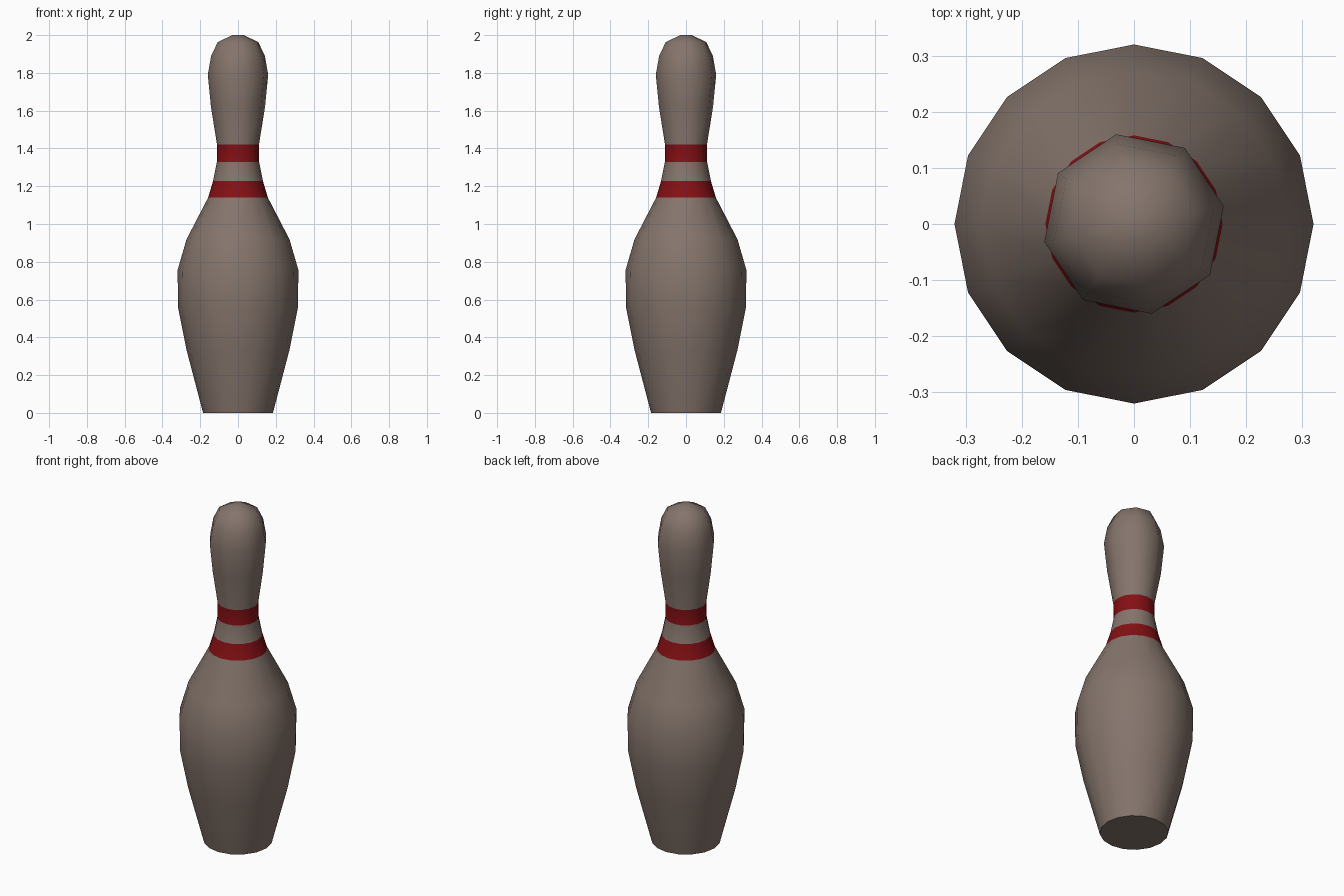
import bpy, bmesh, math

if "Cube" in bpy.data.objects:
    bpy.data.objects.remove(bpy.data.objects["Cube"])

# Profile (radius, height): sixteen-sided body and neck, eight-sided head
BODY = [(0.185, 0.0), (0.273, 0.335), (0.317, 0.557), (0.32, 0.755), (0.273, 0.918),
        (0.158, 1.14), (0.132, 1.227), (0.112, 1.328), (0.111, 1.42)]
HEAD = [(0.146, 1.62), (0.163, 1.79), (0.145, 1.89), (0.11, 1.962), (0.032, 2.0)]
STRIPES = [(1.14, 1.227), (1.328, 1.42)]


def material(name, rgb):
    m = bpy.data.materials.new(name)
    m.diffuse_color = (*rgb, 1)
    m.use_nodes = True
    m.node_tree.nodes["Principled BSDF"].inputs["Base Color"].default_value = m.diffuse_color
    return m


bm = bmesh.new()


def ring(r, z, n, offset):
    angles = [offset + math.tau * i / n for i in range(n)]
    return [bm.verts.new((r * math.cos(a), r * math.sin(a), z)) for a in angles]


def skin(rings):
    for lo, hi in zip(rings, rings[1:]):
        n = len(lo)
        for i in range(n):
            k = (i + 1) % n
            bm.faces.new((lo[i], lo[k], hi[k], hi[i]))


body = [ring(r, z, 16, 0) for r, z in BODY]
head = [ring(r, z, 8, math.pi / 16) for r, z in HEAD]
skin(body)
skin(head)

# Join the sixteen-sided neck to the eight-sided head
neck, crown = body[-1], head[0]
for j in range(8):
    a, b, c = neck[2 * j], neck[2 * j + 1], neck[(2 * j + 2) % 16]
    bm.faces.new((a, b, crown[j]))
    bm.faces.new((b, c, crown[(j + 1) % 8], crown[j]))

# Flat base and top cap
bm.faces.new(body[0][::-1])
bm.faces.new(head[-1])

# Painted stripes by height
for f in bm.faces:
    z = f.calc_center_median().z
    f.material_index = int(any(lo < z < hi for lo, hi in STRIPES))

mesh = bpy.data.meshes.new("bowling_pin")
bm.to_mesh(mesh)
bm.free()
mesh.materials.append(material("warm grey", (0.235, 0.178, 0.15)))
mesh.materials.append(material("dark red", (0.23, 0.005, 0.007)))
pin = bpy.data.objects.new("bowling_pin", mesh)
bpy.context.collection.objects.link(pin)
bpy.context.view_layer.objects.active = pin
pin.select_set(True)
bpy.ops.object.shade_smooth_by_angle(angle=math.radians(60))
